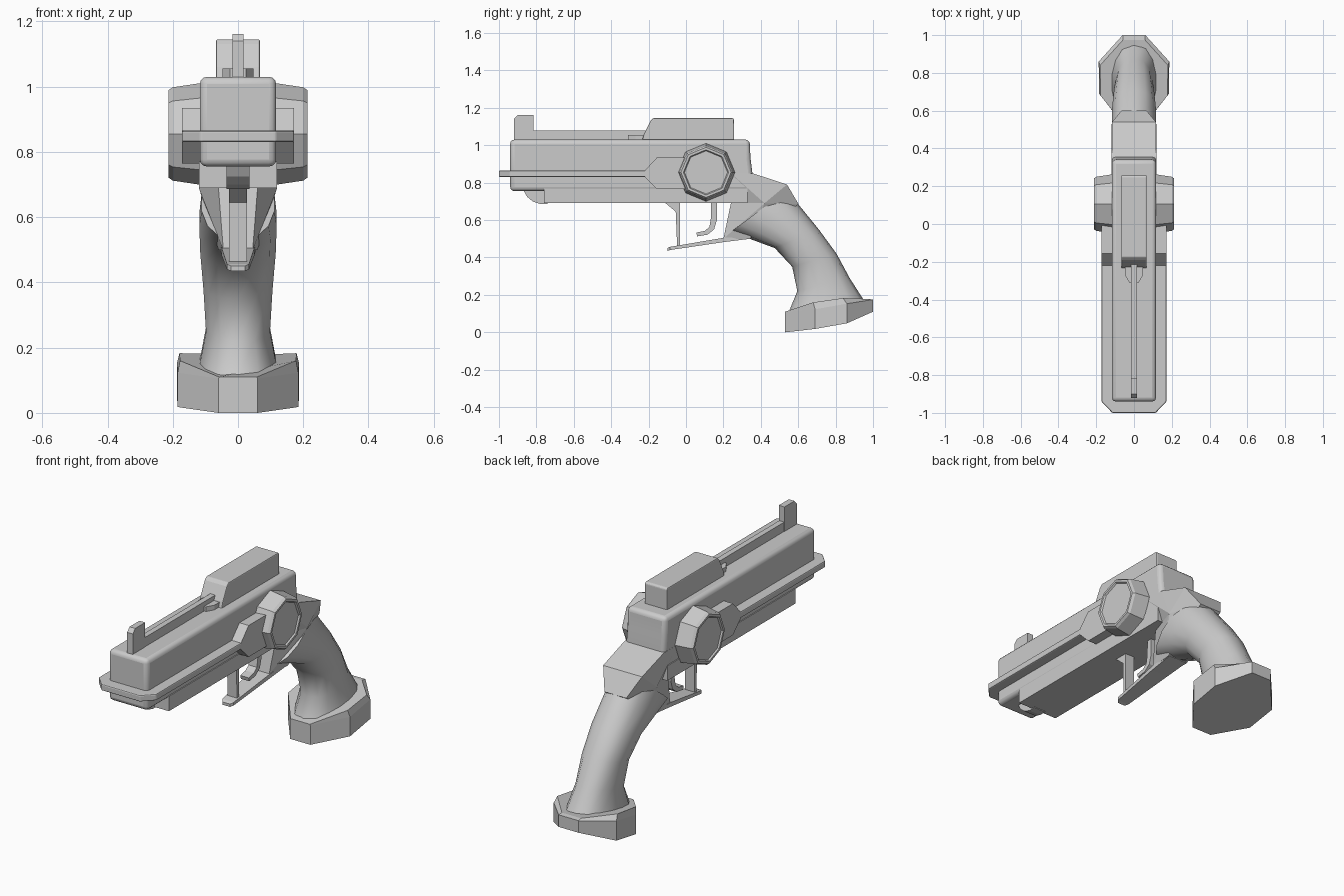
import bpy, math

if "Cube" in bpy.data.objects:
    bpy.data.objects.remove(bpy.data.objects["Cube"])


def make(name, verts, faces, bevel=0, segs=2, smooth=None):
    me = bpy.data.meshes.new(name)
    me.from_pydata(verts, [], faces)
    ob = bpy.data.objects.new(name, me)
    bpy.context.collection.objects.link(ob)
    bpy.ops.object.select_all(action='DESELECT')
    ob.select_set(True)
    bpy.context.view_layer.objects.active = ob
    bpy.ops.object.mode_set(mode='EDIT')
    bpy.ops.mesh.select_all(action='SELECT')
    bpy.ops.mesh.normals_make_consistent(inside=False)
    bpy.ops.object.mode_set(mode='OBJECT')
    if bevel:
        m = ob.modifiers.new("Bevel", 'BEVEL')
        m.width, m.segments, m.limit_method = bevel, segs, 'ANGLE'
    if smooth:
        bpy.ops.object.shade_smooth_by_angle(angle=math.radians(smooth))
    return ob


def loft(name, rings, **kw):
    n = len(rings[0])
    verts = [p for r in rings for p in r]
    faces = [list(range(n)), list(range(len(verts) - n, len(verts)))]
    for k in range(len(rings) - 1):
        for i in range(n):
            j = (i + 1) % n
            faces.append([k * n + i, k * n + j, (k + 1) * n + j, (k + 1) * n + i])
    return make(name, verts, faces, **kw)


def prism(name, profile, hw, **kw):
    """Side profile in (y, z), extruded across x."""
    return loft(name, [[(s * hw, y, z) for y, z in profile] for s in (-1, 1)], **kw)


# Barrel housing
prism("barrel_housing", [(-.94, .755), (-.94, 1.03), (.34, 1.03), (.345, .93), (.355, .85), (.355, .755)],
      .117, bevel=.022, segs=3, smooth=35)
prism("lower_housing", [(-.76, .69), (-.76, .77), (.33, .77), (.33, .69)], .12)
prism("front_nub", [(-.87, .76), (-.85, .725), (-.82, .70), (-.78, .686), (-.74, .686), (-.74, .76)], .035)

# Side rail with chamfered nose, and its thicker rear section
plan = [(-.115, -1), (.115, -1), (.172, -.94), (.172, .1), (-.172, .1), (-.172, -.94)]
loft("side_rail", [[(x, y, z) for x, y in plan] for z in (.83, .865)], bevel=.006)
prism("rail_block", [(-.22, .83), (-.22, .865), (-.155, .935), (.1, .935), (.1, .765), (-.155, .765)], .172)

# Octagonal side drum
drum = [(.205, .115), (.213, .121), (.213, .134), (.2, .143), (.12, .155)]
drum = [(-x, r) for x, r in drum] + drum[::-1]
loft("side_drum", [[(x, .107 + r * math.sin(i * math.pi / 4), .855 + r * math.cos(i * math.pi / 4))
                    for i in range(8)] for x, r in drum])

# Top sight parts
prism("sight_block", [(-.235, 1.025), (-.225, 1.06), (-.19, 1.13), (-.175, 1.145), (.25, 1.145),
                      (.257, 1.138), (.257, 1.025)], .067, bevel=.006)
prism("top_rib", [(-.9, 1.02), (-.9, 1.08), (-.15, 1.08), (-.15, 1.02)], .015)
prism("front_sight", [(-.92, 1.02), (-.92, 1.14), (-.9, 1.162), (-.815, 1.162), (-.815, 1.02)], .017)
plan = [(-.048, -.2), (-.048, -.27), (-.025, -.31), (.025, -.31), (.048, -.27), (.048, -.2)]
loft("rear_sight_base", [[(x, y, z) for x, y in plan] for z in (1.02, 1.055)])

# Frame behind the trigger: rim (y, z, half width), fanned to a hub on each side
rim = [(.24, .85, .118), (.357, .85, .118), (.54, .79, .116), (.602, .685, .065),
       (.34, .50, .06), (.2, .5, .045), (.24, .69, .06)]
hub = (.42, .69, .12)
n = len(rim)
verts = [(s * w, y, z) for s in (-1, 1) for y, z, w in rim + [hub]]
faces = []
for i in range(n):
    j = (i + 1) % n
    faces += [[i, j, n], [n + 1 + i, n + 1 + j, 2 * n + 1], [i, j, n + 1 + j, n + 1 + i]]
make("frame", verts, faces)


# Grip: egg-shaped sections given by back point, front point, half width
def section(b, f, w, n=14):
    ring = []
    for i in range(n):
        t = 2 * math.pi * i / n
        u = .5 + .5 * math.cos(t)
        side = math.copysign(abs(math.sin(t)) ** .8, math.sin(t))
        ring.append((w * side, f[0] + (b[0] - f[0]) * u, f[1] + (b[1] - f[1]) * u))
    return ring


grip = [((.54, .76), (.23, .53), .114), ((.60, .685), (.34, .50), .121), ((.71, .55), (.475, .45), .118),
        ((.805, .42), (.568, .35), .108), ((.875, .29), (.595, .22), .1), ((.955, .165), (.55, .11), .123)]
loft("grip", [section(*g) for g in grip], smooth=40)

# Butt plate: plan outline with sloping bottom and top
butt = [(.06, .53, 0, .53, .11), (.185, .69, .018, .68, .16), (.187, .86, .048, .84, .183), (.06, 1.0, .11, .975, .178)]
butt = butt + [(-b[0],) + b[1:] for b in butt[::-1]]
loft("butt_plate", [[(b[0], b[1], b[2]) for b in butt], [(b[0], b[1], b[2] + .105 - .04 * (b[1] > .95)) for b in butt],
                    [(b[0] * .96, b[3], b[4]) for b in butt]])

# Trigger guard and trigger
guard = [(-.1, .435, .45, .022), (-.085, .44, .457, .034), (.2, .482, .505, .05), (.345, .5, .515, .055)]
loft("trigger_guard", [[(-w, y, a), (w, y, a), (w, y, b), (-w, y, b)] for y, a, b, w in guard])
prism("guard_post", [(-.115, .695), (-.055, .645), (-.047, .45), (-.032, .45), (-.032, .695)], .028)
prism("trigger", [(.135, .70), (.165, .70), (.165, .60), (.15, .55), (.115, .522), (.06, .513), (.055, .533),
                  (.1, .542), (.125, .563), (.133, .61)], .025)
